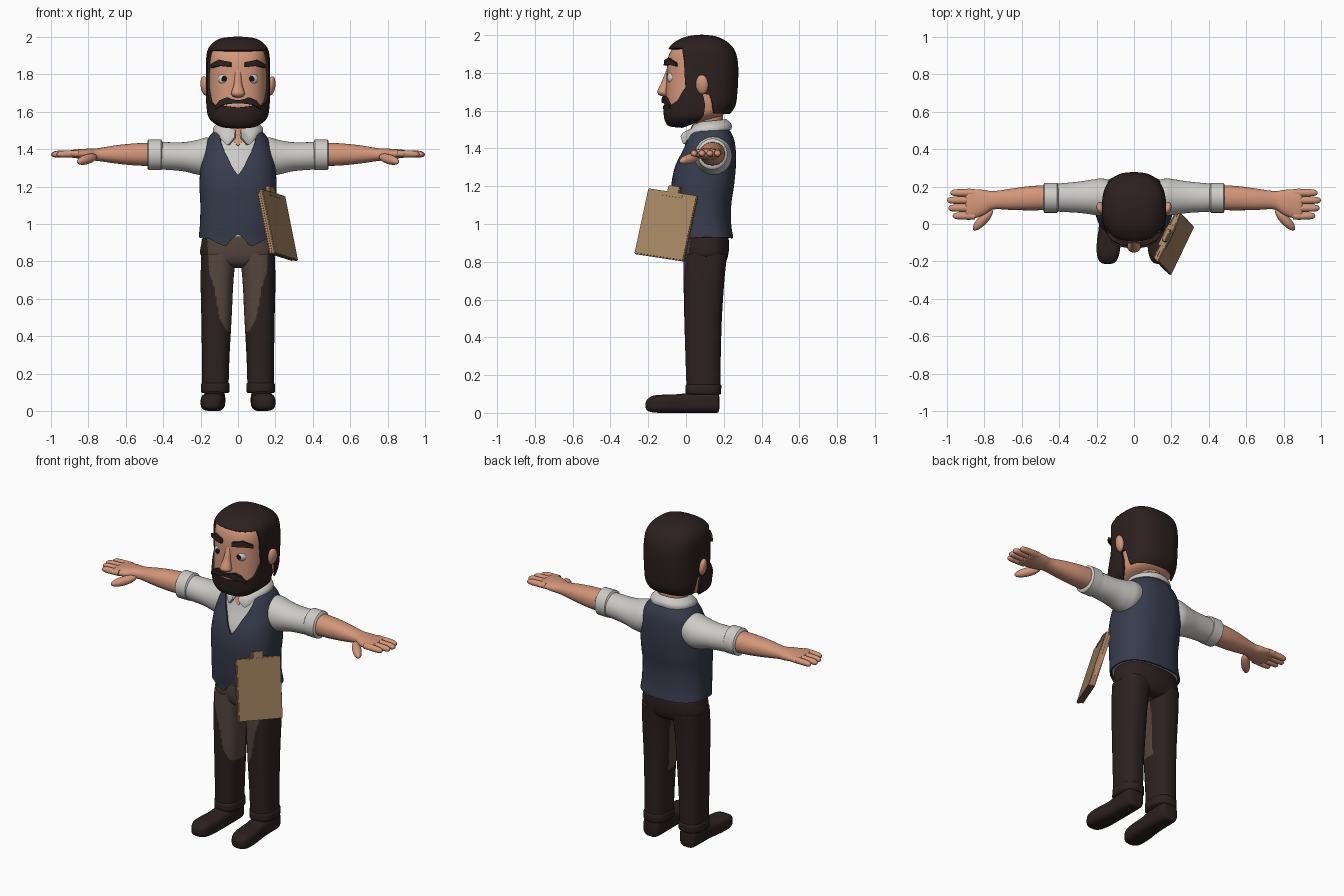
import bpy, bmesh, math
from mathutils import Matrix, Vector, Euler

cube = bpy.data.objects.get("Cube")
if cube:
    bpy.data.objects.remove(cube, do_unlink=True)


def material(name, *rgb):
    lin = [((c / 255 + .055) / 1.055) ** 2.4 for c in rgb] + [1]
    m = bpy.data.materials.new(name)
    m.use_nodes = True
    m.diffuse_color = lin
    node = m.node_tree.nodes["Principled BSDF"]
    node.inputs["Base Color"].default_value = lin
    node.inputs["Roughness"].default_value = .8
    return m


skin = material("skin", 212, 150, 122)
hair = material("dark hair", 44, 32, 31)
cloth = material("dark trousers", 45, 33, 33)
faded = material("faded trousers", 86, 70, 62)
navy = material("navy vest", 56, 60, 77)
linen = material("shirt linen", 205, 203, 199)
white = material("eye white", 205, 208, 210)
black = material("pupil black", 22, 18, 18)
tan = material("board tan", 164, 132, 98)
paper = material("page edge", 186, 135, 108)


def lerp(points, x):
    """Piecewise linear lookup in (position, value) pairs."""
    if x <= points[0][0]:
        return points[0][1]
    for (a, p), (b, q) in zip(points, points[1:]):
        if x <= b:
            return p + (q - p) * (x - a) / (b - a)
    return points[-1][1]


def blend(rows, u, smooth):
    """Row of a section table at a fractional index."""
    last = len(rows) - 1
    i = min(int(u), last - 1)
    f = u - i
    p, q = rows[i], rows[i + 1]
    if not smooth:
        return [a + (b - a) * f for a, b in zip(p, q)]
    o, r = rows[max(i - 1, 0)], rows[min(i + 2, last)]
    return [b + f / 2 * (c - a + f * (2 * a - 5 * b + 4 * c - d + f * (3 * (b - c) + d - a)))
            for a, b, c, d in zip(o, p, q, r)]


def finish(name, bm, mat, thick=0, mirror=False):
    bmesh.ops.remove_doubles(bm, verts=bm.verts, dist=.00005)
    bmesh.ops.recalc_face_normals(bm, faces=bm.faces)
    mesh = bpy.data.meshes.new(name)
    bm.to_mesh(mesh)
    bm.free()
    mesh.materials.append(mat)
    ob = bpy.data.objects.new(name, mesh)
    bpy.context.collection.objects.link(ob)
    bpy.ops.object.select_all(action='DESELECT')
    ob.select_set(True)
    bpy.context.view_layer.objects.active = ob
    if thick:
        mod = ob.modifiers.new("thickness", 'SOLIDIFY')
        mod.thickness, mod.offset = thick, 0
        bpy.ops.object.modifier_apply(modifier=mod.name)
    bpy.ops.object.shade_smooth_by_angle(angle=math.radians(50))
    if mirror:
        ob.modifiers.new("mirror", 'MIRROR')
    return ob


def grid(name, mat, func, nu, nv, thick=0, mirror=False, cap=False):
    bm = bmesh.new()
    vs = [[bm.verts.new(func(i / nu, j / nv)) for j in range(nv + 1)] for i in range(nu + 1)]
    for i in range(nu):
        for j in range(nv):
            bm.faces.new((vs[i][j], vs[i + 1][j], vs[i + 1][j + 1], vs[i][j + 1]))
    if cap:
        bmesh.ops.remove_doubles(bm, verts=bm.verts, dist=.00005)
        bmesh.ops.holes_fill(bm, edges=bm.edges)
    return finish(name, bm, mat, thick, mirror)


def loft(name, mat, rows, lo=None, hi=None, arc=(-180, 180), k=1, zc=None, n=2.5, axis='z',
         nu=48, nv=40, thick=0, mirror=False, smooth=True):
    """Skin over sections (position, centre, half width, near, far); lo and hi trim it by angle."""
    index = [(r[0], i) for i, r in enumerate(rows)]

    def point(s, v):
        deg = arc[0] + (arc[1] - arc[0]) * s
        a = math.radians(deg)
        u0 = lerp(index, lerp(lo, abs(deg))) if lo else 0
        u1 = lerp(index, lerp(hi, abs(deg))) if hi else len(rows) - 1
        t, c, h, near, far = blend(rows, u0 + (u1 - u0) * v, smooth)
        sn, cs = [math.copysign(abs(w) ** (2 / n), w) for w in (math.sin(a), math.cos(a))]
        x = c + h * k * sn
        y = (near + far) / 2 - (far - near) / 2 * k * cs
        if zc:
            t = zc + (t - zc) * k
        return {'z': (x, y, t), 'x': (t, y, x), 'y': (x, t, y)}[axis]

    return grid(name, mat, point, nu, nv, thick, mirror, cap=not (thick or lo))


def ball(name, mat, at, size, turn=(0, 0, 0), mirror=True):
    bm = bmesh.new()
    rot = Euler([math.radians(d) for d in turn]).to_matrix().to_4x4()
    bmesh.ops.create_uvsphere(bm, u_segments=28, v_segments=18, radius=1,
                              matrix=Matrix.Translation(at) @ rot @ Matrix.Diagonal((*size, 1)))
    return finish(name, bm, mat, mirror=mirror)


# Head, hair and beard share one set of sections
head = [(1.525, 0, 0, -.02, -.02), (1.532, 0, .075, -.08, .04), (1.55, 0, .115, -.098, .12),
        (1.58, 0, .145, -.104, .2), (1.63, 0, .155, -.107, .245), (1.7, 0, .158, -.106, .257),
        (1.8, 0, .158, -.102, .262), (1.87, 0, .157, -.097, .257), (1.92, 0, .149, -.078, .238),
        (1.955, 0, .123, -.04, .2), (1.977, 0, .08, .015, .15), (1.985, 0, 0, .084, .084)]
loft("head", skin, head, n=2.6, nu=96, nv=60)


def on_head(name, mat, lo, hi, arc, k, thick, mirror=False, nu=60, nv=12):
    return loft(name, mat, head, lo, hi, arc, k, 1.75, 2.6, 'z', nu, nv, thick, mirror)


on_head("hair", hair, [(0, 1.917), (60, 1.92), (67, 1.87), (72, 1.7), (100, 1.69), (108, 1.62),
                       (115, 1.597)], None, (-180, 180), 1.05, .012, nu=144, nv=44)
on_head("beard", hair, [(0, 1.525)], [(0, 1.628), (25, 1.638), (42, 1.635), (58, 1.66), (70, 1.72),
                                      (82, 1.76), (90, 1.72), (98, 1.6), (104, 1.55)],
        (-104, 104), 1.04, .014, nu=100, nv=30)
on_head("moustache", hair, [(0, 1.654), (20, 1.648), (40, 1.622)],
        [(0, 1.67), (15, 1.684), (28, 1.67), (40, 1.635)], (-40, 40), 1.065, .02)
on_head("teeth", white, [(0, 1.642)], [(0, 1.656)], (-13, 13), 1.015, .006)
on_head("eyebrows", hair, [(8, 1.832), (30, 1.838), (52, 1.828)],
        [(8, 1.858), (30, 1.872), (52, 1.846)], (8, 52), 1.045, .022, True, 24)

# Facial features
ball("eyes", white, (.075, -.066, 1.775), (.034, .034, .034))
ball("pupils", black, (.074, -.098, 1.776), (.014, .005, .015))
ball("ears", skin, (.177, .085, 1.738), (.022, .034, .052), (0, 8, -15))
loft("nose", skin, [(1.675, 0, 0, -.11, -.11), (1.68, 0, .024, -.138, -.09), (1.695, 0, .036, -.152, -.09),
                    (1.715, 0, .032, -.147, -.09), (1.75, 0, .022, -.13, -.085),
                    (1.79, 0, .018, -.114, -.08), (1.825, 0, .015, -.1, -.08)], n=2, nu=28, nv=28)
loft("neck", skin, [(1.4, 0, .08, .045, .2), (1.62, 0, .078, .045, .195)], n=2, nv=4)

# Shirt body, vest and open neckline share the torso sections
torso = [(.87, 0, .198, -.04, .242), (.93, 0, .196, -.045, .238), (1, 0, .19, -.055, .228),
         (1.1, 0, .188, -.063, .228), (1.2, 0, .192, -.066, .242), (1.3, 0, .188, -.048, .252),
         (1.38, 0, .176, -.015, .253), (1.44, 0, .156, .005, .246), (1.48, 0, .132, .018, .23),
         (1.51, 0, .1, .03, .212), (1.53, 0, .08, .04, .2)]
loft("shirt_body", linen, torso[1:], nu=64)
loft("vest", navy, torso, [(0, .947), (14, .885), (40, .92), (90, .93), (180, .925)],
     [(0, 1.26), (13, 1.36), (25, 1.42), (37, 1.475), (50, 1.512)], k=1.045, nu=120, nv=50, thick=.01)
loft("open_neckline", skin, torso, [(0, 1.415), (14, 1.5)], [(0, 1.528)], (-14, 14), 1.02,
     nu=20, nv=12, thick=.004)


def collar_point(s, v):
    deg = 7 + 346 * s
    a, d = math.radians(deg), min(deg, 360 - deg)
    top = lerp([(0, 1.495), (60, 1.535), (180, 1.552)], d)
    low = lerp([(7, 1.462), (24, 1.418), (48, 1.465), (90, 1.495), (180, 1.502)], d)
    depth = lerp([(0, .146), (60, .13), (180, .113)], d)
    puff = .014 * math.sin(math.pi * v)
    rx, ry = .088 + .04 * v + puff, .086 + (depth - .086) * v + puff
    return rx * math.sin(a), .12 - ry * math.cos(a), top + (low - top) * v


grid("collar", linen, collar_point, 72, 10, .013)

# Arms run along x
loft("sleeves", linen, [(.11, 1.375, .085, .06, .23), (.17, 1.362, .1, .045, .243),
                        (.22, 1.357, .092, .05, .238), (.3, 1.36, .077, .06, .226),
                        (.43, 1.366, .073, .067, .214)], n=2, axis='x', mirror=True)
loft("sleeve_cuffs", linen, [(.404, 1.37, .07, .07, .21), (.411, 1.37, .082, .06, .22),
                             (.478, 1.37, .082, .06, .22), (.485, 1.37, .072, .07, .21)],
     n=2, axis='x', nv=12, mirror=True, smooth=False)
loft("forearms", skin, [(.45, 1.372, .062, .075, .207), (.55, 1.372, .059, .073, .203),
                        (.65, 1.372, .049, .075, .19), (.75, 1.371, .034, .078, .176),
                        (.8, 1.372, .031, .05, .182), (.86, 1.375, .024, .028, .186),
                        (.895, 1.375, .018, .026, .184), (.905, 1.375, 0, .1, .1)],
     n=2.2, axis='x', mirror=True)
for finger, y, tip in (("index", .043, .97), ("middle", .085, .993), ("ring", .127, 1),
                       ("little", .167, .982)):
    loft(finger + "_fingers", skin,
         [(.85, 1.376, .018, y - .02, y + .02), (tip - .04, 1.374, .018, y - .019, y + .019),
          (tip - .008, 1.372, .012, y - .013, y + .013), (tip, 1.372, 0, y, y)],
         n=2, axis='x', nu=16, nv=14, mirror=True)
ball("thumbs", skin, (.808, .022, 1.346), (.076, .026, .026), (0, 12, -47))

# Trousers, with a faded inner front
hips = loft("hips", cloth, [(.765, 0, .03, .05, .15), (.785, 0, .12, .005, .2), (.83, 0, .197, -.015, .222),
                            (.9, 0, .195, -.022, .228), (.96, 0, .18, -.02, .215)], nu=96, nv=60)
legs = loft("trouser_legs", cloth, [(.1, .121, .07, .003, .18), (.15, .121, .071, .002, .182),
                                    (.3, .119, .074, -.003, .184), (.5, .115, .081, -.009, .19),
                                    (.7, .112, .088, -.013, .203), (.84, .102, .094, -.014, .218)],
            nu=96, nv=120, mirror=True)
fade = [(.41, 0), (.43, .065), (.5, .1), (.66, .126), (.75, .155), (.93, .165)]
for ob in (hips, legs):
    ob.data.materials.append(faded)
    for face in ob.data.polygons:
        c = face.center
        face.material_index = int(c.y < .12 and abs(c.x) < lerp(fade, c.z))
loft("trouser_cuffs", cloth, [(.097, .121, .07, .004, .18), (.103, .121, .076, -.002, .186),
                              (.145, .121, .076, -.002, .187), (.151, .121, .07, .004, .182)],
     nv=9, mirror=True, smooth=False)

# Shoes run along y
loft("shoes", hair, [(-.215, .14, 0, .04, .04), (-.207, .14, .036, .014, .07), (-.17, .139, .058, .002, .092),
                     (-.1, .135, .064, 0, .097), (-.03, .13, .06, 0, .1), (.03, .127, .058, 0, .11),
                     (.1, .126, .058, 0, .118), (.16, .126, .054, 0, .118), (.174, .126, .04, .01, .1),
                     (.178, .126, 0, .05, .05)], n=3, axis='y', mirror=True)

# Clipboard: tilted frame with across, down and outward axes
across = Vector((.125, .26, -.04)).normalized()
down = Vector((.07, -.075, -.35)).normalized()
out = down.cross(across)
middle = Vector((.212, -.102, .993))


def slab(name, mat, offset, size):
    frame = Matrix((across, down, out)).transposed()
    at = middle + frame @ Vector(offset)
    bm = bmesh.new()
    bmesh.ops.create_cube(bm, size=1, matrix=Matrix.Translation(at) @ frame.to_4x4()
                          @ Matrix.Diagonal((*size, 1)))
    bmesh.ops.bevel(bm, geom=bm.edges[:], offset=.004, segments=2, affect='EDGES')
    return finish(name, bm, mat)


slab("clipboard_back", tan, (0, 0, .007), (.29, .36, .018))
slab("clipboard_pages", paper, (0, .002, -.007), (.278, .345, .014))
slab("clipboard_cover", tan, (0, .002, -.017), (.278, .345, .01))
slab("clip_bar", tan, (0, -.165, -.004), (.13, .03, .045))
slab("clip_tab", tan, (0, -.185, 0), (.07, .06, .024))
